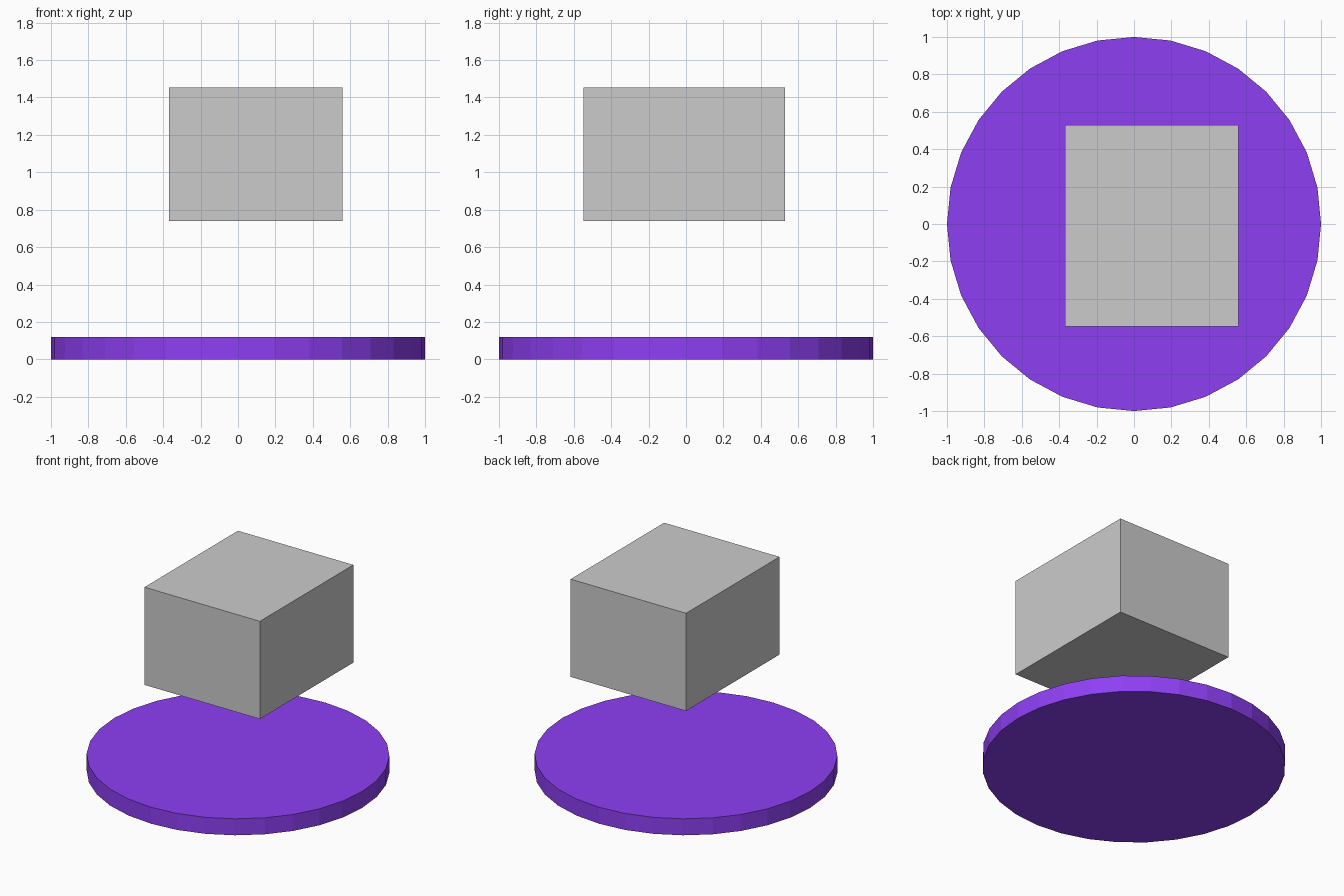
import bpy

if "Cube" in bpy.data.objects:
    bpy.data.objects.remove(bpy.data.objects["Cube"])

# Round base disc, 32 flat sides
bpy.ops.mesh.primitive_cylinder_add(vertices=32, radius=1, depth=0.12, location=(0, 0, 0.06))
base = bpy.context.object
base.name = "base_disc"
blue = bpy.data.materials.new("violet_blue")
blue.diffuse_color = (0.27, 0.05, 0.9, 1)
blue.use_nodes = True
blue.node_tree.nodes["Principled BSDF"].inputs["Base Color"].default_value = blue.diffuse_color
base.data.materials.append(blue)

# Floating block above the disc
low, high = (-0.37, -0.548, 0.74), (0.56, 0.528, 1.452)
centre = [(a + b) / 2 for a, b in zip(low, high)]
bpy.ops.mesh.primitive_cube_add(size=1, location=centre)
block = bpy.context.object
block.name = "floating_block"
block.scale = [b - a for a, b in zip(low, high)]
bpy.ops.object.transform_apply(location=False, rotation=False, scale=True)
